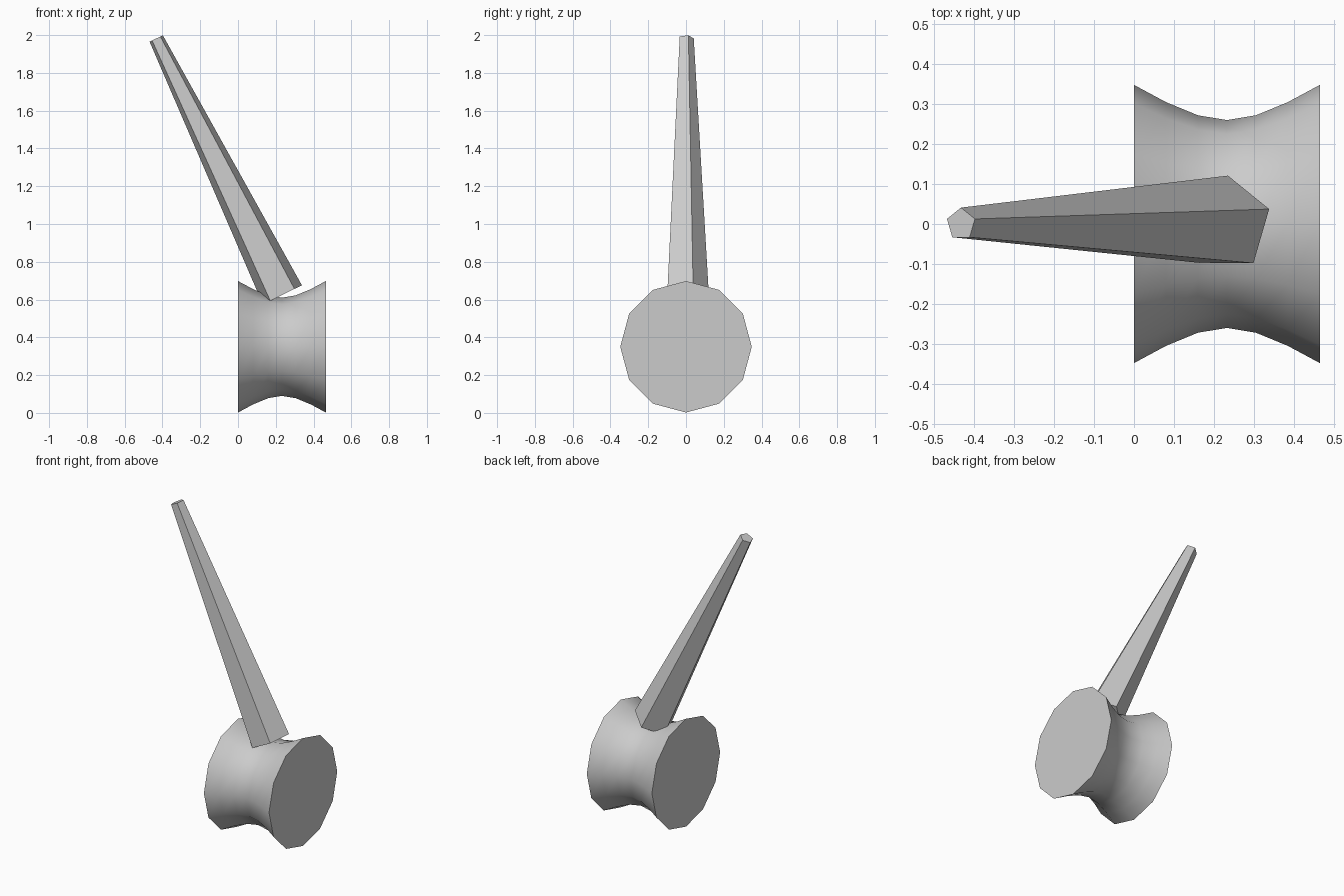
import bpy
import bmesh
from math import cos, sin, pi, radians
from mathutils import Vector

cube = bpy.data.objects.get("Cube")
if cube:
    bpy.data.objects.remove(cube, do_unlink=True)

grey = bpy.data.materials.new("plain grey")
grey.use_nodes = True
colour = (0.6, 0.6, 0.6, 1)
grey.diffuse_color = colour
grey.node_tree.nodes["Principled BSDF"].inputs["Base Color"].default_value = colour


def loft(name, rings):
    """Skin a closed solid through matching rings of points."""
    bm = bmesh.new()
    loops = [[bm.verts.new(p) for p in ring] for ring in rings]
    n = len(loops[0])
    for a, b in zip(loops, loops[1:]):
        for i in range(n):
            j = (i + 1) % n
            bm.faces.new((a[i], a[j], b[j], b[i]))
    bm.faces.new(loops[0])
    bm.faces.new(loops[-1])
    bmesh.ops.recalc_face_normals(bm, faces=bm.faces)
    mesh = bpy.data.meshes.new(name)
    bm.to_mesh(mesh)
    bm.free()
    mesh.materials.append(grey)
    obj = bpy.data.objects.new(name, mesh)
    bpy.context.collection.objects.link(obj)
    return obj


def ring(centre, side, up, radius, sides):
    """Regular polygon with its first corner along up."""
    return [centre + radius * (up * cos(t) + side * sin(t))
            for t in (2 * pi * i / sides for i in range(sides))]


X, Y, Z = Vector((1, 0, 0)), Vector((0, 1, 0)), Vector((0, 0, 1))

# Twelve-sided waisted drum lying along x
width = 0.465
half = [(0, 0.348), (0.08, 0.305), (0.16, 0.272)]
profile = half + [(width / 2, 0.26)] + [(width - x, r) for x, r in reversed(half)]
drum = loft("drum", [ring(Vector((x, 0, 0.35)), Y, Z, r, 12) for x, r in profile])
bpy.ops.object.select_all(action="DESELECT")
drum.select_set(True)
bpy.context.view_layer.objects.active = drum
bpy.ops.object.shade_smooth_by_angle(angle=radians(45))

# Tapered five-sided handle leaning to the right side
base, tip = Vector((0.235, 0, 0.625)), Vector((-0.433, 0, 1.982))
across = Y.cross((tip - base).normalized())
loft("handle", [ring(base, across, Y, 0.121, 5), ring(tip, across, Y, 0.041, 5)])
